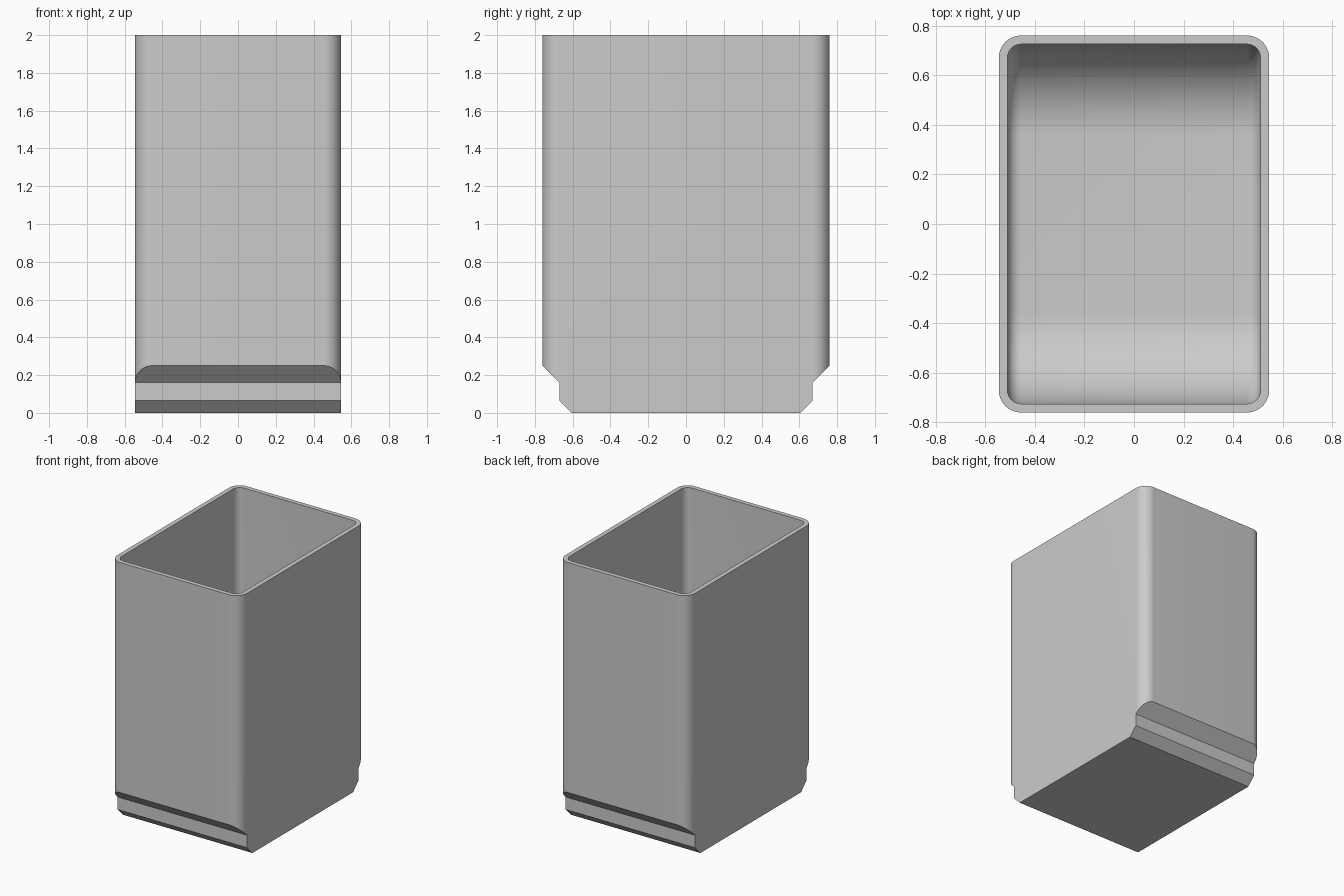
import bpy, bmesh
from math import sin, cos, pi

if "Cube" in bpy.data.objects:
    bpy.data.objects.remove(bpy.data.objects["Cube"])

grey = bpy.data.materials.new("light grey")
grey.use_nodes = True
colour = (0.6, 0.6, 0.6, 1)
grey.diffuse_color = colour
grey.node_tree.nodes["Principled BSDF"].inputs["Base Color"].default_value = colour


def arc(cx, cy, r, start, end, steps=16):
    angles = [start + (end - start) * i / steps for i in range(steps + 1)]
    return [(cx + r * cos(a), cy + r * sin(a)) for a in angles]


def prism(name, points, offset, bevel=0):
    """Extrude a closed loop of 3D points, optionally rounding the cap edges."""
    bm = bmesh.new()
    base = bm.faces.new([bm.verts.new(p) for p in points])
    ext = bmesh.ops.extrude_face_region(bm, geom=[base], use_keep_orig=True)["geom"]
    cap = next(g for g in ext if isinstance(g, bmesh.types.BMFace))
    bmesh.ops.translate(bm, vec=offset, verts=cap.verts[:])
    bmesh.ops.recalc_face_normals(bm, faces=bm.faces[:])
    if bevel:
        bmesh.ops.bevel(bm, geom=list({*base.edges, *cap.edges}), offset=bevel,
                        segments=8, profile=0.5, affect='EDGES')
        bmesh.ops.recalc_face_normals(bm, faces=bm.faces[:])
    mesh = bpy.data.meshes.new(name)
    bm.to_mesh(mesh)
    bm.free()
    mesh.materials.append(grey)
    obj = bpy.data.objects.new(name, mesh)
    bpy.context.collection.objects.link(obj)
    return obj


W, D, H, R = 0.545, 0.76, 2.0, 0.09   # half width, half depth, height, corner radius
WALL, FLOOR, BEND = 0.035, 0.06, 0.37

# Outer shell: rounded rectangle pulled upwards
outline = []
for i, (sx, sy) in enumerate([(1, 1), (-1, 1), (-1, -1), (1, -1)]):
    outline += arc(sx * (W - R), sy * (D - R), R, i * pi / 2, (i + 1) * pi / 2)
container = prism("container", [(x, y, 0) for x, y in outline], (0, 0, H))

# Stepped foot: side profile that trims the front and back
half = [(0.605, 0), (0.67, 0.065), (0.67, 0.16), (0.76, 0.25), (0.9, 0.39), (0.9, 2.3)]
# keep the trimming edges clear of the container's base and top
half[0] = (0.57, -0.035)
side = half + [(-y, z) for y, z in reversed(half)]
foot = prism("foot_trim", [(-1, y, z) for y, z in side], (2, 0, 0))

# Cavity: U-shaped side profile with softened side edges
d, w = D - WALL, W - WALL
u_shape = [(-d, 2.4)] + arc(BEND - d, FLOOR + BEND, BEND, pi, 1.5 * pi, 24)
u_shape += arc(d - BEND, FLOOR + BEND, BEND, 1.5 * pi, 2 * pi, 24) + [(d, 2.4)]
cavity = prism("cavity", [(-w, y, z) for y, z in u_shape], (2 * w, 0, 0), bevel=0.055)

for cutter, mode in ((foot, 'INTERSECT'), (cavity, 'DIFFERENCE')):
    mod = container.modifiers.new(cutter.name, 'BOOLEAN')
    mod.operation, mod.solver, mod.object = mode, 'EXACT', cutter
    bpy.context.view_layer.objects.active = container
    bpy.ops.object.modifier_apply(modifier=mod.name)
    bpy.data.objects.remove(cutter)

# Smooth rounded corners, crisp steps and rim
bpy.ops.object.select_all(action='DESELECT')
container.select_set(True)
bpy.context.view_layer.objects.active = container
bpy.ops.object.shade_smooth_by_angle(angle=pi / 6)
